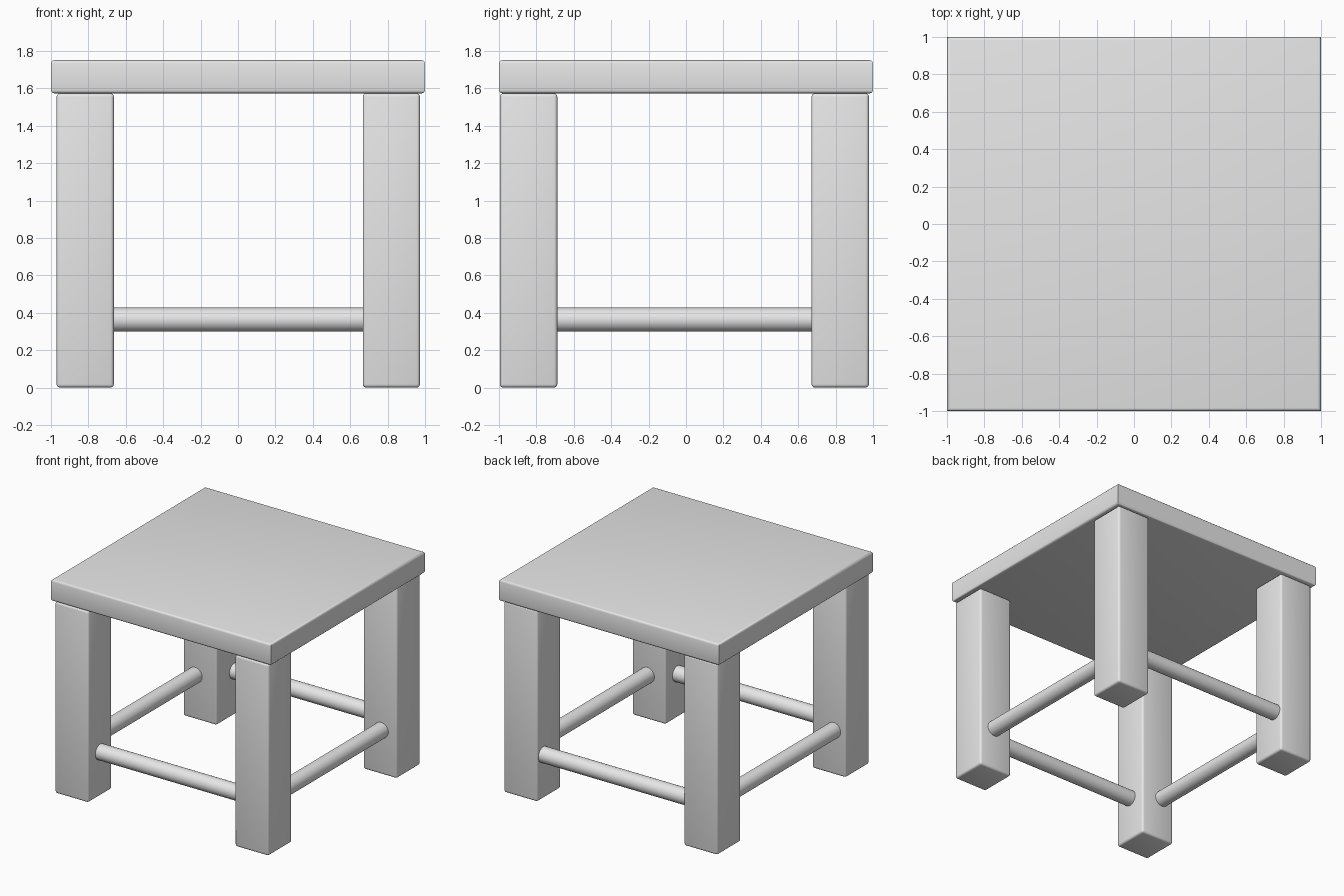
import bpy
import bmesh
import math

default = bpy.data.objects.get("Cube")
if default:
    bpy.data.objects.remove(default, do_unlink=True)

GREY = (0.8, 0.8, 0.8, 1.0)
grey = bpy.data.materials.new("plain_grey")
grey.use_nodes = True
grey.diffuse_color = GREY
grey.node_tree.nodes["Principled BSDF"].inputs["Base Color"].default_value = GREY


def finish(obj, name):
    obj.name = name
    obj.data.materials.append(grey)
    bpy.ops.object.shade_smooth_by_angle(angle=math.radians(35))


def rounded_box(name, low, high, bevel, keep_uprights_sharp=False):
    """Box between two corners with softly rounded edges."""
    bpy.ops.mesh.primitive_cube_add(size=1)
    obj = bpy.context.object
    bm = bmesh.new()
    bm.from_mesh(obj.data)
    for v in bm.verts:
        v.co = [high[i] if v.co[i] > 0 else low[i] for i in range(3)]
    edges = [e for e in bm.edges if not keep_uprights_sharp
             or abs(e.verts[0].co.z - e.verts[1].co.z) < 0.001]
    bmesh.ops.bevel(bm, geom=edges, offset=bevel, segments=3,
                    profile=0.5, affect="EDGES")
    bm.to_mesh(obj.data)
    bm.free()
    finish(obj, name)


def rail(name, centre, rotation, length):
    bpy.ops.mesh.primitive_cylinder_add(vertices=32, radius=0.064, depth=length,
                                        location=centre, rotation=rotation)
    finish(bpy.context.object, name)


# Seat slab
LEG_TOP = 1.573
rounded_box("seat", (-1, -1, LEG_TOP), (1, 1, 1.75), 0.018, True)

# Four square legs
SPAN_X = {"right": (-0.97, -0.664), "left": (0.667, 0.973)}
SPAN_Y = {"front": (-0.995, -0.688), "back": (0.671, 0.978)}
for side, (x0, x1) in SPAN_X.items():
    for end, (y0, y1) in SPAN_Y.items():
        rounded_box(f"{end}_{side}_leg", (x0, y0, 0), (x1, y1, LEG_TOP), 0.018)

# Round rails joining the legs
RAIL_Z = 0.363
for name, y in (("front_rail", -0.84), ("back_rail", 0.90)):
    rail(name, (0, y, RAIL_Z), (0, math.pi / 2, 0), 1.4)
for name, x in (("right_rail", -0.86), ("left_rail", 0.833)):
    rail(name, (x, -0.01, RAIL_Z), (math.pi / 2, 0, 0), 1.42)
